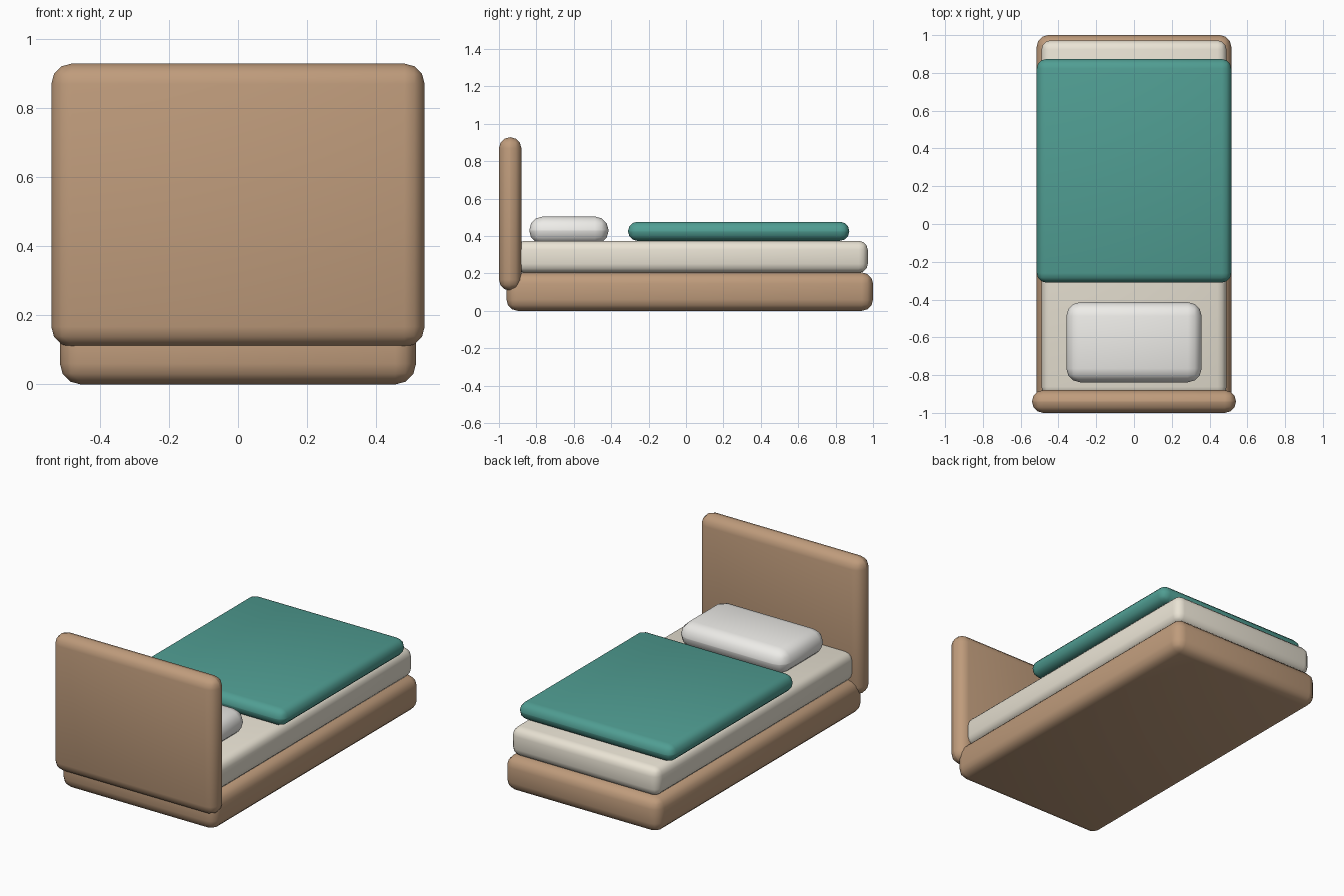
import bpy
import bmesh
import math

if "Cube" in bpy.data.objects:
    bpy.data.objects.remove(bpy.data.objects["Cube"])


def material(name, rgb):
    m = bpy.data.materials.new(name)
    m.diffuse_color = (*rgb, 1)
    return m


def rounded_box(name, lo, hi, radius, mat):
    """Box between two corners with all edges rounded."""
    size = [b - a for a, b in zip(lo, hi)]
    mid = [(a + b) / 2 for a, b in zip(lo, hi)]
    mesh = bpy.data.meshes.new(name)
    bm = bmesh.new()
    bmesh.ops.create_cube(bm, size=1)
    bmesh.ops.scale(bm, vec=size, verts=bm.verts)
    bm.to_mesh(mesh)
    bm.free()
    mesh.materials.append(mat)
    ob = bpy.data.objects.new(name, mesh)
    ob.location = mid
    bpy.context.collection.objects.link(ob)
    bev = ob.modifiers.new("rounding", 'BEVEL')
    bev.width = radius
    bev.segments = 3
    bpy.ops.object.select_all(action='DESELECT')
    ob.select_set(True)
    bpy.context.view_layer.objects.active = ob
    bpy.ops.object.modifier_apply(modifier=bev.name)
    bpy.ops.object.shade_smooth_by_angle(angle=math.radians(40))
    return ob


wood = material("wood", (0.56, 0.40, 0.27))
cream = material("cream", (0.82, 0.77, 0.66))
white = material("white", (0.85, 0.84, 0.81))
teal = material("teal", (0.08, 0.34, 0.29))
wood.diffuse_color = (0.52, 0.33, 0.20, 1)

# Wooden frame and headboard
rounded_box("bed_base", (-0.515, -0.96, 0), (0.515, 1.0, 0.205), 0.06, wood)
rounded_box("headboard", (-0.54, -1.0, 0.108), (0.54, -0.88, 0.928), 0.059, wood)
# Bedding
rounded_box("mattress", (-0.49, -0.91, 0.203), (0.49, 0.972, 0.374), 0.048, cream)
rounded_box("pillow", (-0.358, -0.838, 0.355), (0.358, -0.414, 0.504), 0.073, white)
rounded_box("blanket", (-0.515, -0.31, 0.374), (0.515, 0.873, 0.476), 0.05, teal)

for m in bpy.data.materials:
    if m.users and not m.is_grease_pencil:
        m.use_nodes = True
        m.node_tree.nodes["Principled BSDF"].inputs["Base Color"].default_value = m.diffuse_color
